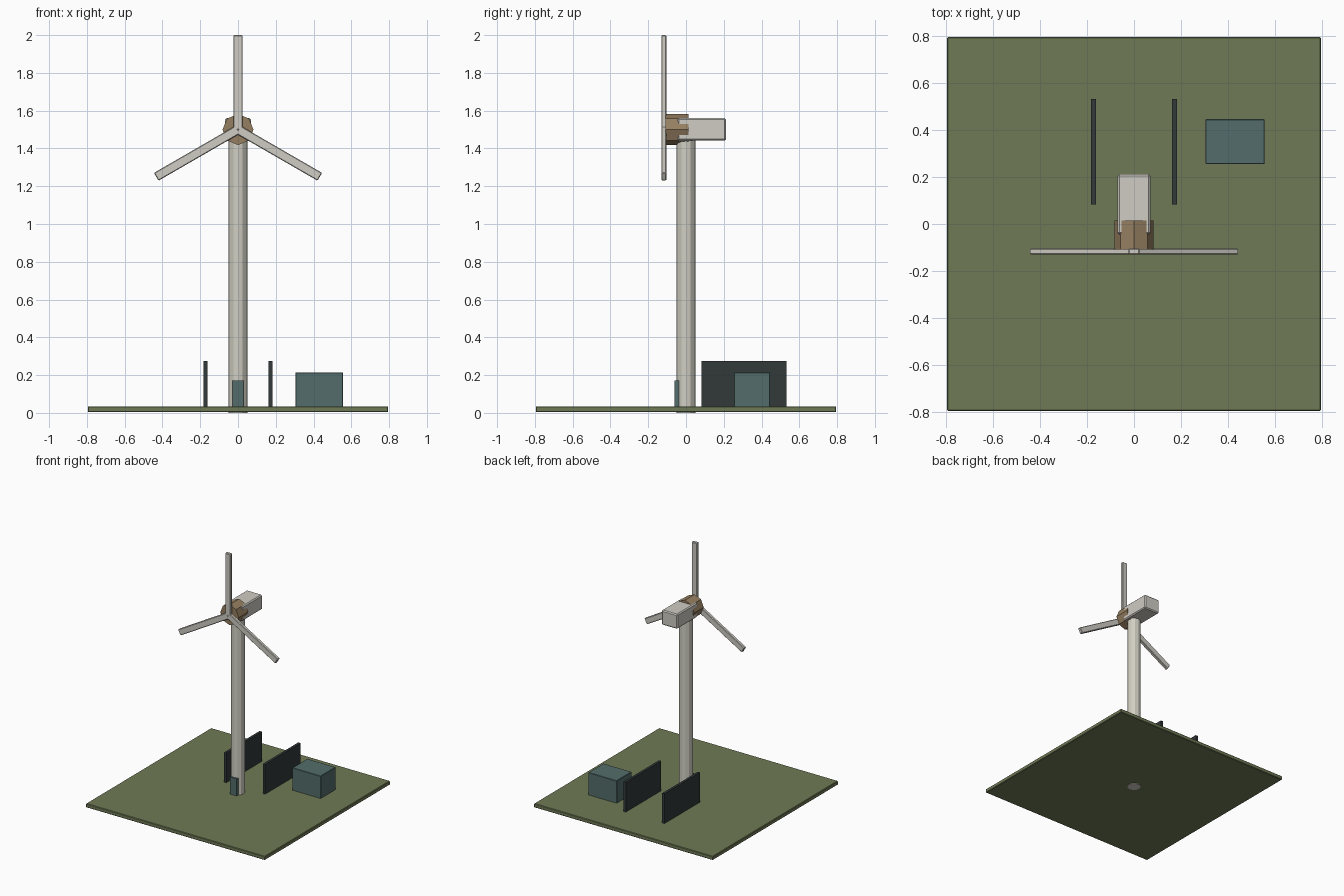
import bpy, math
from mathutils import Matrix

if "Cube" in bpy.data.objects:
    bpy.data.objects.remove(bpy.data.objects["Cube"])


def material(name, rgb):
    # sRGB 0-255 to linear diffuse colour
    lin = [(c / 255 / 12.92) if c < 11 else ((c / 255 + 0.055) / 1.055) ** 2.4 for c in rgb]
    m = bpy.data.materials.new(name)
    m.diffuse_color = (*lin, 1)
    m.use_nodes = True
    m.node_tree.nodes["Principled BSDF"].inputs["Base Color"].default_value = m.diffuse_color
    return m


GREEN = material("grass green", (112, 122, 86))
CREAM = material("tower cream", (209, 207, 195))
WHITE = material("warm white", (207, 204, 196))
BROWN = material("hub brown", (150, 127, 97))
TEAL = material("dull teal", (83, 109, 107))
DARK = material("charcoal", (50, 56, 57))


def bevel(ob, width):
    mod = ob.modifiers.new("bevel", 'BEVEL')
    mod.width = width
    mod.segments = 1


def box(name, lo, hi, mat, edge=0.0):
    bpy.ops.mesh.primitive_cube_add(size=1)
    ob = bpy.context.object
    ob.name = name
    size = [b - a for a, b in zip(lo, hi)]
    mid = [(a + b) / 2 for a, b in zip(lo, hi)]
    ob.data.transform(Matrix.Translation(mid) @ Matrix.Diagonal((*size, 1)))
    ob.data.materials.append(mat)
    if edge:
        bevel(ob, edge)
    return ob


def cylinder(name, sides, radius, depth, loc, rot, mat):
    bpy.ops.mesh.primitive_cylinder_add(vertices=sides, radius=radius, depth=depth,
                                        location=loc, rotation=rot)
    ob = bpy.context.object
    ob.name = name
    ob.data.materials.append(mat)
    return ob


AXIS_Z = 1.5

# Ground plate
box("ground_plate", (-0.795, -0.795, 0.004), (0.795, 0.795, 0.035), GREEN, 0.004)

# Tower and its door
cylinder("tower", 12, 0.05, 1.47, (0, 0, 0.735), (0, 0, 0), CREAM)
box("tower_door", (-0.03, -0.06, 0.03), (0.03, -0.035, 0.172), TEAL)

# Nacelle and hub
box("nacelle", (-0.07, -0.045, 1.442), (0.07, 0.212, 1.56), WHITE, 0.008)
cylinder("hub", 8, 0.082, 0.122, (0, -0.047, AXIS_Z), (math.pi / 2, 0, 0), BROWN)

# Three blades around the hub axis
for i in range(3):
    blade = box(f"blade_{i + 1}", (-0.024, -0.013, 0), (0.024, 0.013, 0.5), WHITE, 0.004)
    blade.location = (0, -0.117, AXIS_Z)
    blade.rotation_euler = (0, i * math.tau / 3, 0)

# Two upright panels behind the tower
for side, label in ((-1, "left"), (1, "right")):
    x = side * 0.172
    box(f"{label}_panel", (x - 0.01, 0.083, 0.03), (x + 0.01, 0.533, 0.274), DARK)

# Equipment cabinet
box("equipment_cabinet", (0.304, 0.255, 0.03), (0.556, 0.446, 0.215), TEAL, 0.003)
